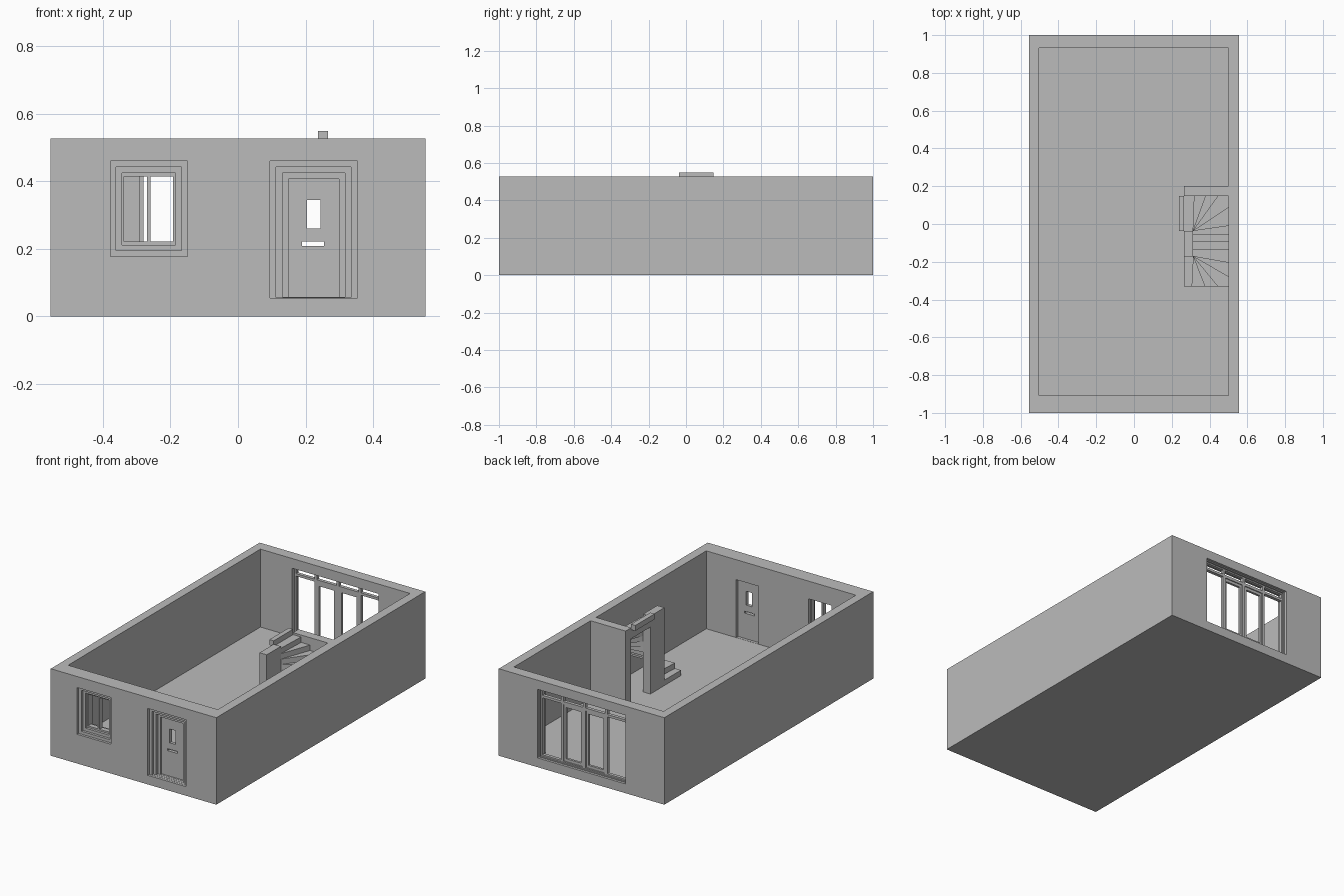
import bpy, bmesh

if "Cube" in bpy.data.objects:
    bpy.data.objects.remove(bpy.data.objects["Cube"])

grey = bpy.data.materials.new("plain_grey")
grey.diffuse_color = (0.5, 0.5, 0.5, 1)
grey.use_nodes = True
grey.node_tree.nodes["Principled BSDF"].inputs["Base Color"].default_value = grey.diffuse_color

FLOOR, TOP = 0.055, 0.527


def finish(bm, name):
    bmesh.ops.recalc_face_normals(bm, faces=bm.faces)
    me = bpy.data.meshes.new(name)
    bm.to_mesh(me)
    bm.free()
    me.materials.append(grey)
    ob = bpy.data.objects.new(name, me)
    bpy.context.collection.objects.link(ob)
    return ob


def prism(name, pts, z0, z1):
    """Extrude a plan outline between two heights."""
    bm = bmesh.new()
    f = bm.faces.new([bm.verts.new((x, y, z0)) for x, y in pts])
    up = bmesh.ops.extrude_face_region(bm, geom=[f])["geom"]
    for v in up:
        if isinstance(v, bmesh.types.BMVert):
            v.co.z = z1
    return finish(bm, name)


def box(name, x0, x1, y0, y1, z0, z1):
    return prism(name, [(x0, y0), (x1, y0), (x1, y1), (x0, y1)], z0, z1)


def cut(*dims):
    """Subtract a box from the house shell."""
    c = box("cutter", *dims)
    c.hide_render = True
    m = shell.modifiers.new("cut", 'BOOLEAN')
    m.operation, m.solver, m.object = 'DIFFERENCE', 'EXACT', c
    bpy.context.view_layer.objects.active = shell
    bpy.ops.object.modifier_apply(modifier=m.name)
    bpy.data.objects.remove(c)


# outer shell with the room hollowed out
shell = box("house_shell", -0.555, 0.555, -1, 1, 0, TOP)
cut(-0.503, 0.5, -0.908, 0.933, FLOOR, 0.7)

# front door: stepped frame, slab, glass opening and letter slot
for i, d in enumerate((0.015, 0.03, 0.045, 0.055)):
    s = 0.018 * i
    cut(0.095 + s, 0.353 - s, -1.1, -1 + d, FLOOR + 0.001 * i, 0.46 - s)
cut(0.149, 0.299, -0.925, -0.88, FLOOR + 0.001, 0.406)
cut(0.204, 0.244, -1.1, -0.8, 0.26, 0.344)
cut(0.19, 0.255, -1.1, -0.8, 0.209, 0.221)

# front window: stepped frame and two panes
for i, d in enumerate((0.015, 0.03, 0.045)):
    s = 0.0175 * i
    cut(-0.378 + s, -0.15 - s, -1.1, -1 + d, 0.177 + s, 0.46 - s)
cut(-0.341, -0.187, -0.925, -0.88, 0.216, 0.42)
for x0, x1 in ((-0.337, -0.27), (-0.259, -0.193)):
    cut(x0, x1, -1.1, -0.8, 0.222, 0.414)

# rear glazing: recess on both sides, four bays with lights above
cut(-0.295, 0.295, 0.985, 1.1, FLOOR + 0.001, 0.472)
cut(-0.288, 0.288, 0.975, 1.1, FLOOR + 0.006, 0.466)
cut(-0.29, 0.29, 0.9, 0.955, FLOOR + 0.001, 0.468)
for side in (-1, 1):
    for a, b, z0, z1 in ((0.155, 0.28, 0.07, 0.415), (0.025, 0.125, 0.085, 0.395),
                         (0.155, 0.28, 0.43, 0.458), (0.008, 0.14, 0.43, 0.458)):
        x0, x1 = sorted((side * a, side * b))
        cut(x0, x1, 0.8, 1.1, z0, z1)
    # shallow rebate around the two middle doors
    x0, x1 = sorted((side * 0.01, side * 0.138))
    cut(x0, x1, 0.969, 1.1, 0.068, 0.412)

# stub wall and central pillar of the staircase
box("stair_stub_wall", 0.265, 0.51, 0.147, 0.2, FLOOR - 0.01, TOP)
box("stair_pillar", 0.265, 0.313, -0.172, -0.037, FLOOR - 0.01, TOP)

# U-shaped stair: riser lines from the inner to the outer edge
A, B = (0.313, -0.172), (0.313, -0.037)
S, E = -0.33, 0.147
lines = [((0.265, -0.172), (0.265, S))]
lines += [(A, p) for p in ((0.305, S), (0.375, S), (0.443, S), (0.5, -0.28), (0.5, -0.205))]
lines += [((0.313, y), (0.5, y)) for y in (-0.135, -0.095, -0.055)]
lines += [(B, p) for p in ((0.5, -0.01), (0.5, 0.087), (0.445, E), (0.38, E), (0.32, E))]
lines += [((0.265, -0.037), (0.265, E))]
corners = {3: (0.5, S), 10: (0.5, E)}
rise = (0.548 - FLOOR) / len(lines)
for i in range(len(lines) - 1):
    (a0, b0), (a1, b1) = lines[i], lines[i + 1]
    pts = [a0, b0]
    if i in corners:
        pts.append(corners[i])
    pts.append(b1)
    if a1 != a0:
        pts.append(a1)
    if i == 5:
        pts = [A, b0, b1, a1]
    if i == 8:
        pts = [a0, b0, b1, B]
    top = FLOOR + rise * (i + 1)
    prism("stair_step_%d" % (i + 1), pts, max(FLOOR - 0.005, top - 0.055), top)

# landing edge at the top of the stair
box("stair_landing_edge", 0.237, 0.266, -0.038, 0.147, 0.515, 0.548)
